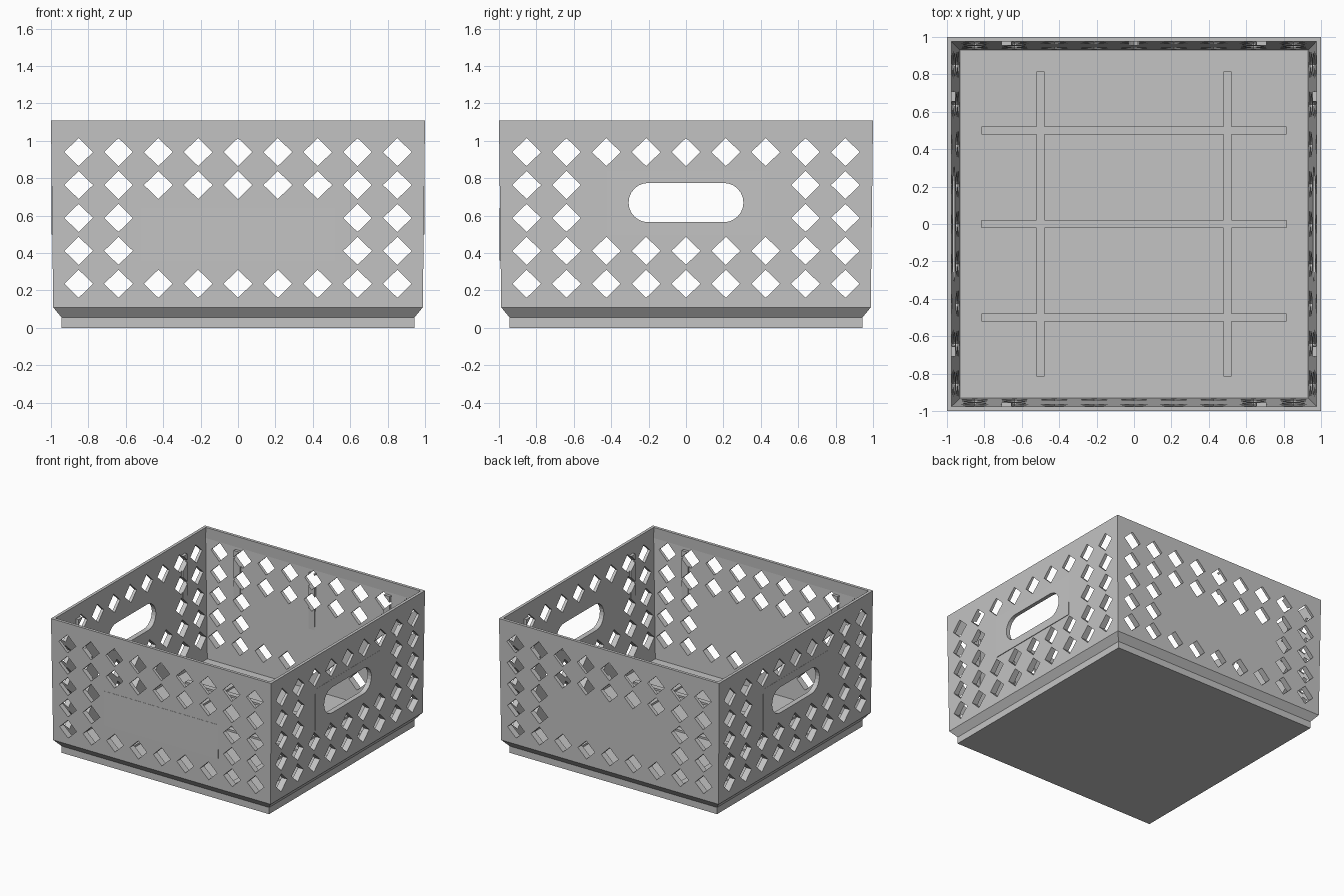
import bpy
import bmesh
from math import cos, sin, pi

old = bpy.data.objects.get("Cube")
if old:
    bpy.data.objects.remove(old, do_unlink=True)

grey = bpy.data.materials.new("light_grey_plastic")
grey.use_nodes = True
colour = (0.55, 0.55, 0.55, 1)
grey.diffuse_color = colour
grey.node_tree.nodes["Principled BSDF"].inputs["Base Color"].default_value = colour


def finish(name, bm):
    bmesh.ops.recalc_face_normals(bm, faces=bm.faces)
    mesh = bpy.data.meshes.new(name)
    bm.to_mesh(mesh)
    bm.free()
    mesh.materials.append(grey)
    obj = bpy.data.objects.new(name, mesh)
    bpy.context.collection.objects.link(obj)
    return obj


def loft(bm, rings):
    """Join rings of points into a closed solid."""
    loops = [[bm.verts.new(p) for p in ring] for ring in rings]
    n = len(loops[0])
    for a, b in zip(loops, loops[1:]):
        for i in range(n):
            j = (i + 1) % n
            bm.faces.new((a[i], a[j], b[j], b[i]))
    bm.faces.new(loops[0][::-1])
    bm.faces.new(loops[-1])


def square(h, z):
    return [(-h, -h, z), (h, -h, z), (h, h, z), (-h, h, z)]


def box(name, x0, x1, y0, y1, z0, z1):
    bm = bmesh.new()
    loft(bm, [[(x0, y0, z), (x1, y0, z), (x1, y1, z), (x0, y1, z)] for z in (z0, z1)])
    return finish(name, bm)


def punch(bm, outline, axis):
    """Add a long prism through the whole crate along one axis."""
    ends = (-1.2, 1.2)
    if axis == "y":
        loft(bm, [[(u, e, z) for u, z in outline] for e in ends])
    else:
        loft(bm, [[(e, u, z) for u, z in outline] for e in ends])


# Tapered open box: foot, flare, outer wall, rim, inner wall, floor
profile = [(0.943, 0), (0.943, 0.055), (0.988, 0.11), (1, 1.11),
           (0.976, 1.11), (0.98, 1.02), (0.93, 0.06)]
bm = bmesh.new()
loft(bm, [square(h, z) for h, z in profile])
crate = finish("crate_body", bm)
pierced = [crate]

# Upright ribs on the inside of the walls
for x in (-0.68, 0, 0.68):
    pierced.append(box("back_rib", x - 0.028, x + 0.028, 0.955, 0.983, 0.2, 1.0))
for s in (-0.68, 0.68):
    pierced.append(box("front_rib", s - 0.028, s + 0.028, -0.983, -0.955, 0.2, 1.0))
    pierced.append(box("left_rib", 0.955, 0.983, s - 0.028, s + 0.028, 0.2, 1.0))
    pierced.append(box("right_rib", -0.983, -0.955, s - 0.028, s + 0.028, 0.2, 1.0))

# Raised plates: handle surrounds and front label
pierced.append(box("left_handle_plate", 0.98, 0.998, -0.42, 0.42, 0.5, 0.84))
pierced.append(box("right_handle_plate", -0.998, -0.98, -0.42, 0.42, 0.5, 0.84))
box("front_label_plate", -0.515, 0.515, -0.996, -0.98, 0.36, 0.64)

# Diamond holes, leaving a solid panel in the middle rows
cutters = {}
for axis, solid_rows in (("y", (2, 3)), ("x", (1, 2))):
    bm = bmesh.new()
    for row in range(5):
        z = 0.94 - 0.176 * row
        for col in range(-4, 5):
            if row in solid_rows and abs(col) < 3:
                continue
            u = 0.213 * col
            punch(bm, [(u - 0.077, z), (u, z - 0.075), (u + 0.077, z), (u, z + 0.075)], axis)
    if axis == "x":
        # Rounded hand holds in both side walls
        r, reach, steps = 0.105, 0.202, 12
        arc = [-pi / 2 + pi * i / steps for i in range(steps + 1)]
        outline = [(reach + r * cos(a), 0.67 + r * sin(a)) for a in arc]
        outline += [(-reach - r * cos(a), 0.67 - r * sin(a)) for a in arc]
        punch(bm, outline, axis)
    cutters[axis] = finish("hole_cutter_" + axis, bm)
    cutters[axis].hide_render = True

for obj in pierced:
    for axis, cutter in cutters.items():
        mod = obj.modifiers.new("holes_" + axis, "BOOLEAN")
        mod.operation = "DIFFERENCE"
        mod.solver = "EXACT"
        mod.object = cutter
    bpy.context.view_layer.objects.active = obj
    for mod in list(obj.modifiers):
        bpy.ops.object.modifier_apply(modifier=mod.name)
for cutter in cutters.values():
    bpy.data.objects.remove(cutter, do_unlink=True)

# Low stiffening ribs on the floor
for x in (-0.5, 0.5):
    box("floor_rib_lengthwise", x - 0.022, x + 0.022, -0.815, 0.815, 0.05, 0.075)
for y in (-0.5, 0, 0.5):
    box("floor_rib_crosswise", -0.815, 0.815, y - 0.022, y + 0.022, 0.05, 0.075)
